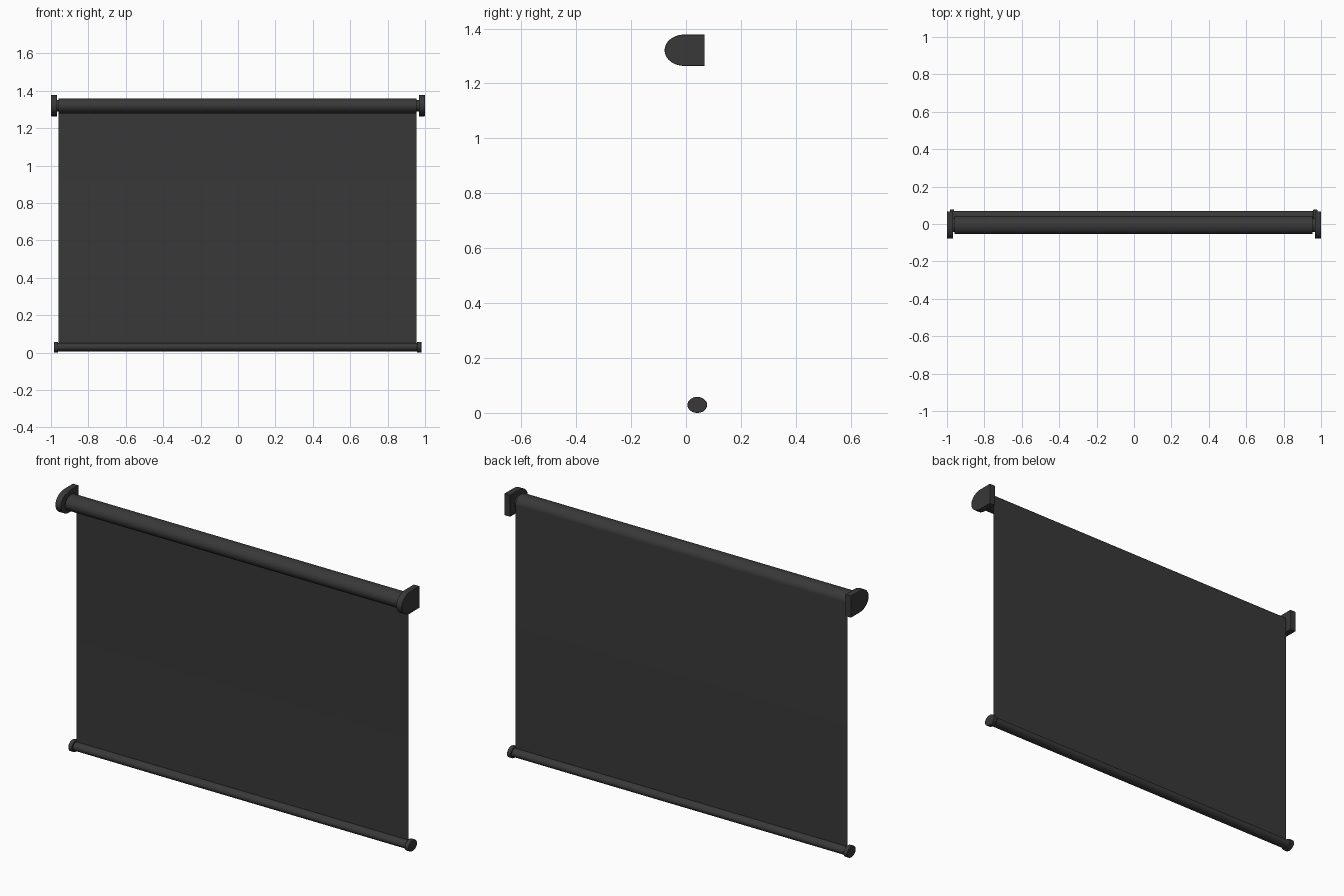
import bpy, bmesh
from math import sin, cos, pi, radians

if "Cube" in bpy.data.objects:
    bpy.data.objects.remove(bpy.data.objects["Cube"])

mat = bpy.data.materials.new("dark_grey")
mat.diffuse_color = (0.04, 0.04, 0.04, 1)
mat.use_nodes = True
mat.node_tree.nodes["Principled BSDF"].inputs["Base Color"].default_value = mat.diffuse_color
ROLL = (-0.006, 1.32)   # roller centre (y, z)
BAR = (0.041, 0.029)    # bottom bar centre (y, z)


def arc(c, ry, rz, a0, a1, n):
    return [(c[0] + ry * cos(a0 + (a1 - a0) * i / n),
             c[1] + rz * sin(a0 + (a1 - a0) * i / n)) for i in range(n + 1)]


def extrude(name, pts, x0, x1, closed=True, bevel=0):
    """Sweep a (y, z) profile along x."""
    bm = bmesh.new()
    rows = [[bm.verts.new((x, y, z)) for y, z in pts] for x in (x0, x1)]
    n = len(pts)
    for i in range(n if closed else n - 1):
        j = (i + 1) % n
        bm.faces.new((rows[0][i], rows[0][j], rows[1][j], rows[1][i]))
    if closed:
        bm.faces.new(rows[0])
        bm.faces.new(rows[1])
    bmesh.ops.recalc_face_normals(bm, faces=bm.faces)
    me = bpy.data.meshes.new(name)
    bm.to_mesh(me)
    bm.free()
    me.materials.append(mat)
    ob = bpy.data.objects.new(name, me)
    bpy.context.collection.objects.link(ob)
    if bevel:
        mod = ob.modifiers.new("bevel", 'BEVEL')
        mod.width, mod.segments, mod.limit_method = bevel, 2, 'ANGLE'
        mod.angle_limit = radians(40)
    bpy.ops.object.select_all(action='DESELECT')
    ob.select_set(True)
    bpy.context.view_layer.objects.active = ob
    bpy.ops.object.shade_smooth_by_angle(angle=radians(35))
    return ob


def oval(c, ry, rz, n=48):
    return arc(c, ry, rz, 0, 2 * pi, n)[:-1]


# roller tube and the thinner axle reaching into both brackets
extrude("roller_tube", oval(ROLL, 0.047, 0.039), -0.96, 0.955)
extrude("roller_axle", oval(ROLL, 0.038, 0.031), -0.985, 0.985)

# fabric hanging off the back of the roller and wrapped around it
wrap = arc(ROLL, 0.048, 0.04, 0, radians(350), 60)
extrude("fabric", [(0.042, 0.045)] + wrap, -0.96, 0.955, closed=False)

# bottom bar
extrude("bottom_bar", oval(BAR, 0.028, 0.022), -0.965, 0.96)

# wall brackets (rounded front, flat back) and bar end caps
plate = [(0.068, 1.264), (0.068, 1.378)] + arc((-0.006, 1.321), 0.072, 0.057, pi / 2, 3 * pi / 2, 32)
for side, s in (("left", -1), ("right", 1)):
    extrude(side + "_bracket", plate, s * 0.967, s * 1.0, bevel=0.002)
    extrude(side + "_bar_cap", oval(BAR, 0.036, 0.029), s * 0.982 - 0.002, s * 0.96 - 0.002, bevel=0.002)
